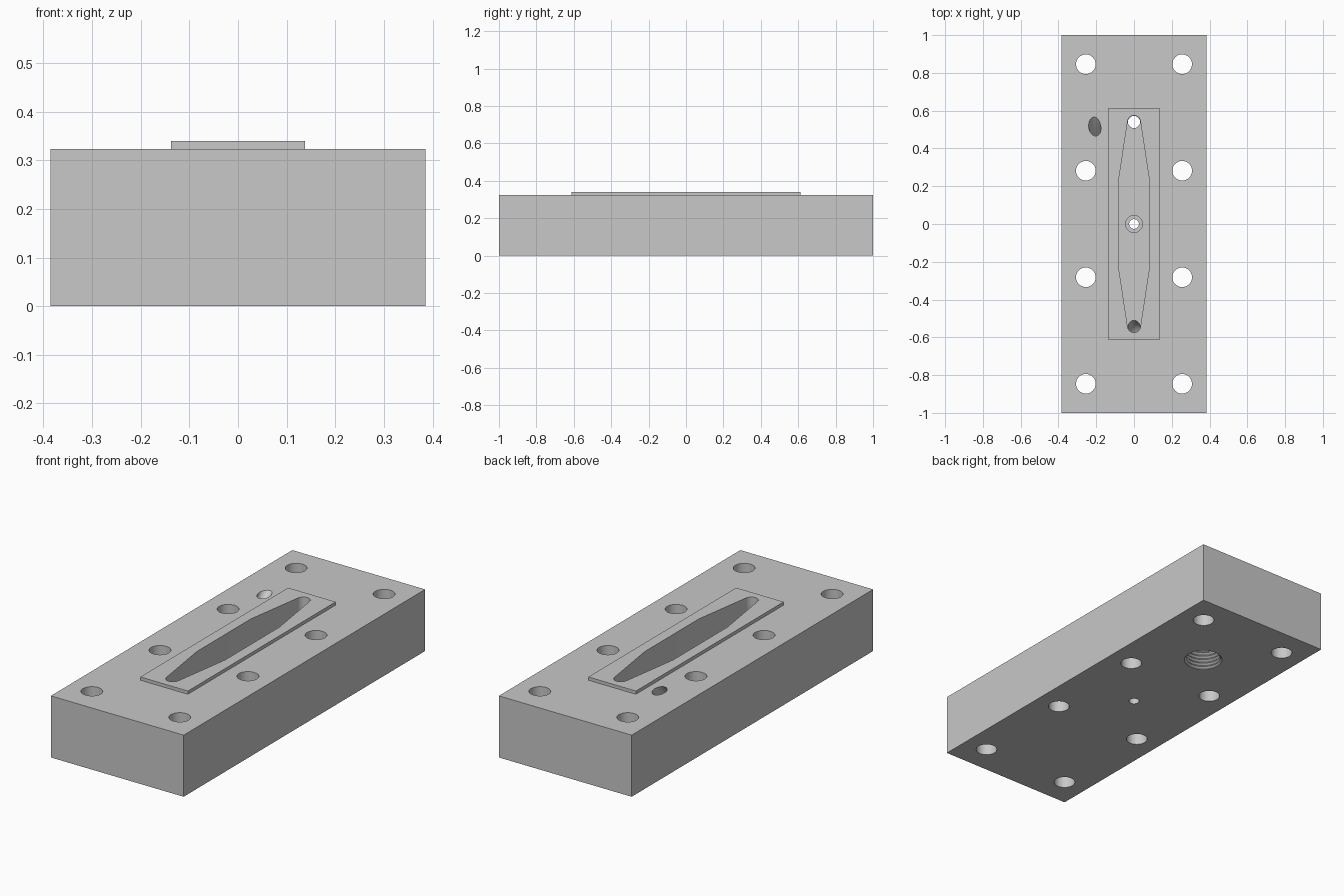
import bpy, bmesh, math
from mathutils import Vector

default = bpy.data.objects.get("Cube")
if default:
    bpy.data.objects.remove(default, do_unlink=True)

grey = bpy.data.materials.new("light_grey")
grey.use_nodes = True
colour = (0.58, 0.58, 0.58, 1)
grey.diffuse_color = colour
grey.node_tree.nodes["Principled BSDF"].inputs["Base Color"].default_value = colour


def loft(name, rings):
    # closed solid through a list of equal-sized rings
    bm = bmesh.new()
    rows = [[bm.verts.new(co) for co in ring] for ring in rings]
    bm.faces.new(rows[0])
    bm.faces.new(rows[-1])
    for a, b in zip(rows, rows[1:]):
        for i in range(len(a)):
            j = (i + 1) % len(a)
            bm.faces.new((a[i], a[j], b[j], b[i]))
    bmesh.ops.recalc_face_normals(bm, faces=bm.faces)
    mesh = bpy.data.meshes.new(name)
    bm.to_mesh(mesh)
    bm.free()
    mesh.materials.append(grey)
    obj = bpy.data.objects.new(name, mesh)
    bpy.context.collection.objects.link(obj)
    return obj


def prism(name, outline, z0, z1):
    return loft(name, [[(x, y, z) for x, y in outline] for z in (z0, z1)])


def box(name, hx, hy, z0, z1):
    return prism(name, [(-hx, -hy), (hx, -hy), (hx, hy), (-hx, hy)], z0, z1)


def arc(cx, cy, r, a0, a1, n):
    angles = [math.radians(a0 + (a1 - a0) * i / n) for i in range(n + 1)]
    return [(cx + r * math.cos(a), cy + r * math.sin(a)) for a in angles]


def lathe(name, x, y, profile, sides=40):
    # solid of revolution from (radius, height) pairs
    return loft(name, [[(px, py, z) for px, py in arc(x, y, r, 0, 360, sides)[:-1]]
                       for r, z in profile])


def cylinder(name, x, y, r, z0, z1):
    return lathe(name, x, y, [(r, z0), (r, z1)])


def tube(name, points, r, steps=6, sides=24):
    # round sweep along a smooth curve through the points
    p = [Vector(co) for co in points]
    p = [2 * p[0] - p[1]] + p + [2 * p[-1] - p[-2]]
    path = []
    for a, b, c, d in zip(p, p[1:], p[2:], p[3:]):
        for k in range(steps):
            t = k / steps
            path.append((2 * b + (c - a) * t + (2 * a - 5 * b + 4 * c - d) * t ** 2
                         + (3 * b - a - 3 * c + d) * t ** 3) / 2)
    path.append(p[-2])
    rings = []
    tangent = (path[1] - path[0]).normalized()
    side = tangent.orthogonal().normalized()
    for i, centre in enumerate(path):
        ahead = path[min(i + 1, len(path) - 1)] - path[max(i - 1, 0)]
        ahead.normalize()
        side = tangent.rotation_difference(ahead) @ side
        tangent = ahead
        other = tangent.cross(side)
        rings.append([centre + side * u + other * v
                      for u, v in arc(0, 0, r, 0, 360, sides)[:-1]])
    return loft(name, rings)


def combine(target, tool, operation="DIFFERENCE"):
    mod = target.modifiers.new(tool.name, "BOOLEAN")
    mod.operation = operation
    mod.solver = "MANIFOLD"
    mod.object = tool
    bpy.context.view_layer.objects.active = target
    bpy.ops.object.modifier_apply(modifier=mod.name)
    bpy.data.objects.remove(tool, do_unlink=True)


# Block with the raised plate
body = box("manifold_block", 0.385, 1.0, 0, 0.323)
combine(body, box("raised_plate", 0.138, 0.612, 0.2, 0.34), "UNION")

# Tapered pocket with rounded ends
half = [(0.082, 0.225)] + arc(0, 0.54, 0.034, 9, 171, 16) + [(-0.082, 0.225)]
outline = half + [(-x, -y) for x, y in half]
combine(body, prism("pocket", outline, 0.17, 0.4))

# Mounting holes
for x in (-0.255, 0.255):
    for k in (-1.5, -0.5, 0.5, 1.5):
        combine(body, cylinder("mounting_hole", x, k * 0.564, 0.052, -0.1, 0.5))

# Stepped centre hole
combine(body, lathe("centre_hole", 0, 0,
                    [(0.026, -0.1), (0.026, 0.13), (0.045, 0.13), (0.045, 0.25)]))

# Threaded port underneath, opening into the pocket end
pitch, turns = 0.02, 6
thread = [(0.095, -0.05)]
for i in range(turns):
    thread += [(0.095, i * pitch + 0.002), (0.084, (i + 0.5) * pitch)]
thread += [(0.084, turns * pitch), (0.032, turns * pitch), (0.032, 0.2)]
combine(body, lathe("threaded_port", 0, 0.54, thread))

# Curved channel from the top slot to the other pocket end
path = [(-0.21, 0.63, 0.41), (-0.208, 0.515, 0.323), (-0.17, 0.37, 0.2),
        (-0.15, 0.2, 0.11), (-0.15, -0.45, 0.09), (-0.11, -0.6, 0.085),
        (-0.03, -0.635, 0.085), (0, -0.57, 0.13), (0, -0.538, 0.185)]
combine(body, tube("channel", path, 0.032))

# Smooth hole walls, crisp edges
bpy.ops.object.select_all(action="DESELECT")
body.select_set(True)
bpy.context.view_layer.objects.active = body
bpy.ops.object.shade_smooth_by_angle(angle=math.radians(30))
